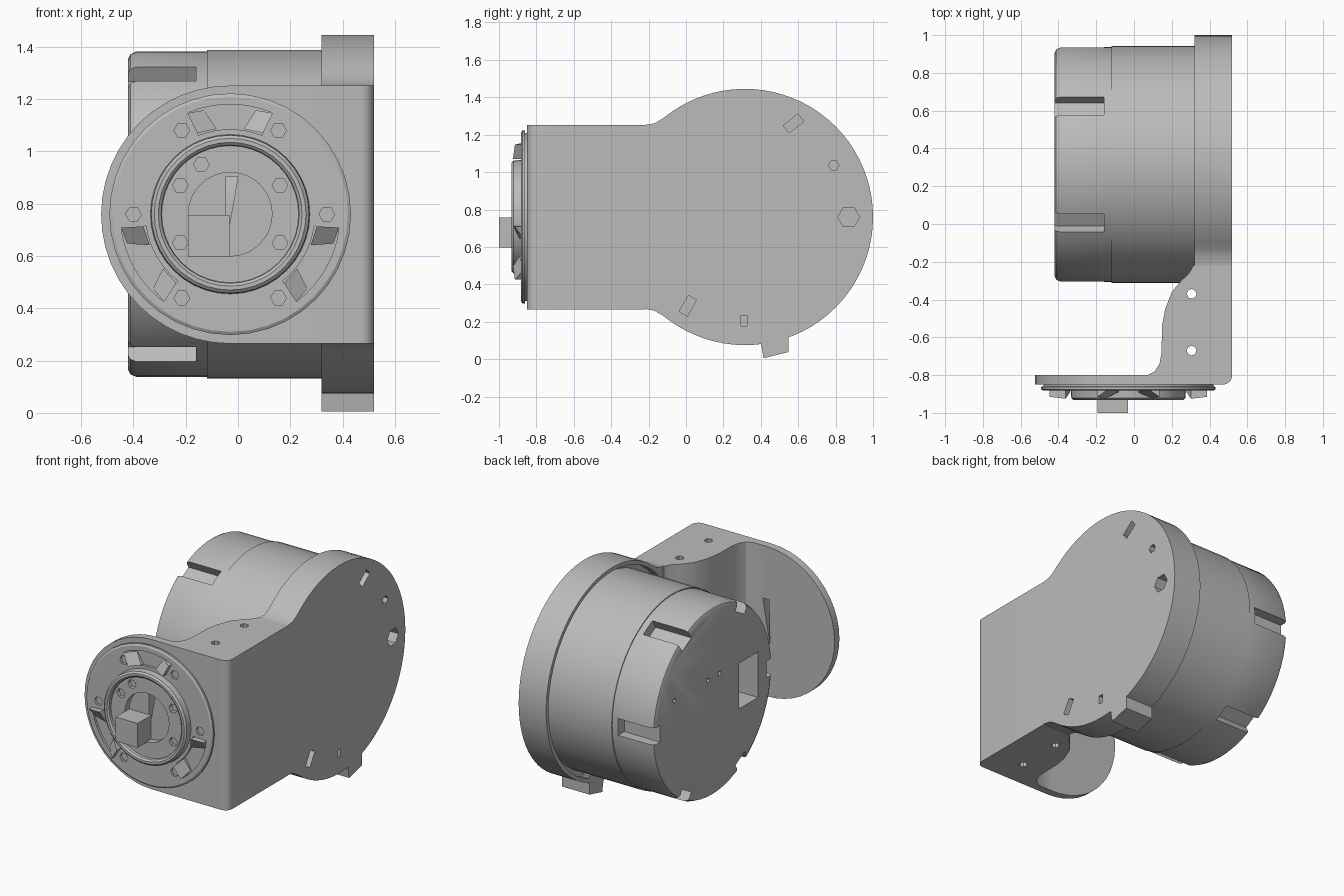
import bpy, bmesh, math
from mathutils import Vector

cube = bpy.data.objects.get("Cube")
if cube:
    bpy.data.objects.remove(cube, do_unlink=True)

grey = bpy.data.materials.new("metal_grey")
grey.use_nodes = True
tone = (0.5, 0.5, 0.5, 1)
grey.diffuse_color = tone
grey.node_tree.nodes["Principled BSDF"].inputs["Base Color"].default_value = tone

# Shared centres: motor axis in (y, z), flange axis in (x, z)
MY, MZ = 0.315, 0.76
FX = -0.03
BACK, ARM_END, FACE = -0.80, -0.22, -0.85
LOW, HIGH = 0.265, 1.252


def place(axis, a, b, h):
    """Put a 2D point and a height along the axis into 3D."""
    return {"x": (h, a, b), "y": (a, h, b), "z": (a, b, h)}[axis]


def finish(name, bm):
    bmesh.ops.recalc_face_normals(bm, faces=bm.faces)
    mesh = bpy.data.meshes.new(name)
    bm.to_mesh(mesh)
    bm.free()
    mesh.materials.append(grey)
    ob = bpy.data.objects.new(name, mesh)
    bpy.context.collection.objects.link(ob)
    return ob


def prism(name, axis, pts, h0, h1):
    bm = bmesh.new()
    face = bm.faces.new([bm.verts.new(place(axis, a, b, h0)) for a, b in pts])
    ext = bmesh.ops.extrude_face_region(bm, geom=[face])
    shift = Vector(place(axis, 0, 0, h1 - h0))
    bmesh.ops.translate(bm, verts=[v for v in ext["geom"] if isinstance(v, bmesh.types.BMVert)], vec=shift)
    return finish(name, bm)


def lathe(name, axis, ca, cb, profile, n):
    """Turn (radius, height) pairs about an axis; the ends are capped."""
    bm = bmesh.new()
    rings = [[bm.verts.new(place(axis, a, b, h)) for a, b in arc(ca, cb, r, 0, 360, n)[:-1]]
             for r, h in profile]
    for lower, upper in zip(rings, rings[1:]):
        for i in range(n):
            j = (i + 1) % n
            bm.faces.new((lower[i], lower[j], upper[j], upper[i]))
    bm.faces.new(rings[0])
    bm.faces.new(rings[-1])
    return finish(name, bm)


def arc(ca, cb, r, start, end, n):
    angles = [math.radians(start + (end - start) * i / n) for i in range(n + 1)]
    return [(ca + r * math.cos(t), cb + r * math.sin(t)) for t in angles]


def rect(ca, cb, w, h, turn=0):
    c, s = math.cos(math.radians(turn)), math.sin(math.radians(turn))
    return [(ca + c * u * w / 2 - s * v * h / 2, cb + s * u * w / 2 + c * v * h / 2)
            for u, v in ((-1, -1), (1, -1), (1, 1), (-1, 1))]


def hole(axis, a, b, r, h0, h1, n=6):
    return prism("hole_cutter", axis, arc(a, b, r, 0, 360, n)[:-1], h0, h1)


def polar(ca, cb, r, deg):
    t = math.radians(deg)
    return ca + r * math.cos(t), cb + r * math.sin(t)


def cut(targets, cutters):
    for target in targets:
        for c in cutters:
            mod = target.modifiers.new("cut", "BOOLEAN")
            mod.operation, mod.solver, mod.object = "DIFFERENCE", "EXACT", c
        bpy.context.view_layer.update()
        mesh = bpy.data.meshes.new_from_object(
            target.evaluated_get(bpy.context.evaluated_depsgraph_get()))
        target.modifiers.clear()
        target.data = mesh
    for c in cutters:
        bpy.data.objects.remove(c, do_unlink=True)


# Motor body and end cap
body = lathe("motor_body", "x", MY, MZ, [(0.628, -0.118), (0.628, 0.42)], 64)
cap = lathe("motor_end_cap", "x", MY, MZ,
            [(0.595, -0.42), (0.612, -0.412), (0.622, -0.39), (0.622, -0.118)], 64)
slots = []
for k in range(6):
    y, z = polar(MY, MZ, 0.63, 60 * k)
    slots.append(prism("slot_cutter", "x", rect(y, z, 0.15, 0.11, 60 * k), -0.5, -0.16))
slots.append(prism("socket_cutter", "x", rect(-0.05, MZ, 0.2, 0.3), -0.5, -0.25))
slots += [hole("x", y, 0.92, 0.016, -0.5, -0.35) for y in (0.25, 0.37, 0.72)]
cut([cap], slots)

# Side plate of the bracket: round end blending into the arm
blend = [(ARM_END, HIGH), (-0.17, 1.26), (-0.13, 1.283)]
outline = blend + arc(MY, MZ, 0.685, 127, -127, 56)
outline += [(y, 2 * MZ - z) for y, z in reversed(blend)]
side = prism("side_plate", "x", outline, 0.32, 0.52)
cut([side], [
    hole("x", MY, MZ, 0.66, 0.3, 0.37, 64),
    hole("x", 0.79, 1.035, 0.028, 0.42, 0.6),
    hole("x", 0.87, MZ, 0.058, 0.42, 0.6),
    prism("slot_cutter", "x", rect(0.575, 1.26, 0.1, 0.05, 38), 0.42, 0.6),
    prism("slot_cutter", "x", rect(0.01, 0.285, 0.05, 0.1, -30), 0.42, 0.6),
    prism("slot_cutter", "x", rect(0.31, 0.205, 0.03, 0.055), 0.42, 0.6)])
prism("bottom_tab", "x", [(0.39, 0.15), (0.415, 0.005), (0.548, 0.038), (0.548, 0.16)], 0.32, 0.52)

# Arm: thick wall curving into the thin front plate
inner = [(0.315, ARM_END), (0.29, -0.262), (0.25, -0.30), (0.20, -0.36), (0.165, -0.45),
         (0.148, -0.54), (0.146, -0.68), (0.135, -0.74), (0.11, -0.78), (0.07, BACK), (FX, BACK)]
corner = arc(0.47, -0.80, 0.05, -90, 0, 6)
arm = prism("bracket_arm", "z", inner + [(FX, FACE)] + corner + [(0.52, ARM_END)], LOW, HIGH)
front = prism("front_plate", "y", arc(FX, (LOW + HIGH) / 2, (HIGH - LOW) / 2, 90, 270, 24), FACE, BACK)

# Turned output flange with raised ring and centre bore
flange = lathe("output_flange", "y", FX, MZ, [
    (0.45, -0.84), (0.45, -0.86), (0.462, -0.862), (0.462, -0.875), (0.45, -0.882), (0.305, -0.882),
    (0.302, -0.922), (0.29, -0.932), (0.275, -0.932), (0.264, -0.922), (0.262, -0.905),
    (0.16, -0.905), (0.16, -0.86)], 40)
pockets = [hole("y", *polar(FX, MZ, 0.37, 60 * k), 0.03, -0.95, -0.865) for k in range(6)]
pockets += [hole("y", *polar(FX, MZ, 0.22, a), 0.03, -0.95, -0.88) for a in (30, 120, 150, 210, 330)]
for a in (90, 210, 330):
    band = arc(FX, MZ, 0.325, a - 22, a + 22, 8) + arc(FX, MZ, 0.42, a + 22, a - 22, 8)
    pockets.append(prism("pocket_cutter", "y", band, -0.95, -0.865))
cut([flange], pockets)

# Narrow slit through the bore floor and plates, and holes through the arm
slit = [(-0.052, 0.61), (-0.045, 0.905), (0.0, 0.905)]
cut([flange, front, arm], [prism("slit_cutter", "y", slit, -0.95, -0.7)])
cut([arm], [hole("z", 0.305, y, 0.026, 0.1, 1.4, 8) for y in (-0.37, -0.67)])

# Sloped teeth at both ends of each pocket
for a in (90, 210, 330):
    for side_sign in (-1, 1):
        bm = bmesh.new()
        quad = [polar(FX, MZ, r, a + side_sign * d)
                for r, d in ((0.33, 9), (0.41, 14), (0.42, 23), (0.335, 22))]
        base = [bm.verts.new((x, -0.86, z)) for x, z in quad]
        top = [bm.verts.new((x, y, z)) for (x, z), y in zip(quad, (-0.89, -0.87, -0.915, -0.925))]
        bm.faces.new(base)
        bm.faces.new(top)
        for i in range(4):
            j = (i + 1) % 4
            bm.faces.new((base[i], base[j], top[j], top[i]))
        finish("pocket_tooth", bm)

# Square key standing out of the bore
prism("square_key", "y", rect(-0.112, 0.677, 0.16, 0.16), -1.0, -0.855)

# Smooth shading with sharp edges kept
for ob in bpy.context.scene.objects:
    ob.select_set(ob.type == "MESH")
    if ob.type == "MESH":
        bpy.context.view_layer.objects.active = ob
bpy.ops.object.shade_smooth_by_angle(angle=math.radians(30))
